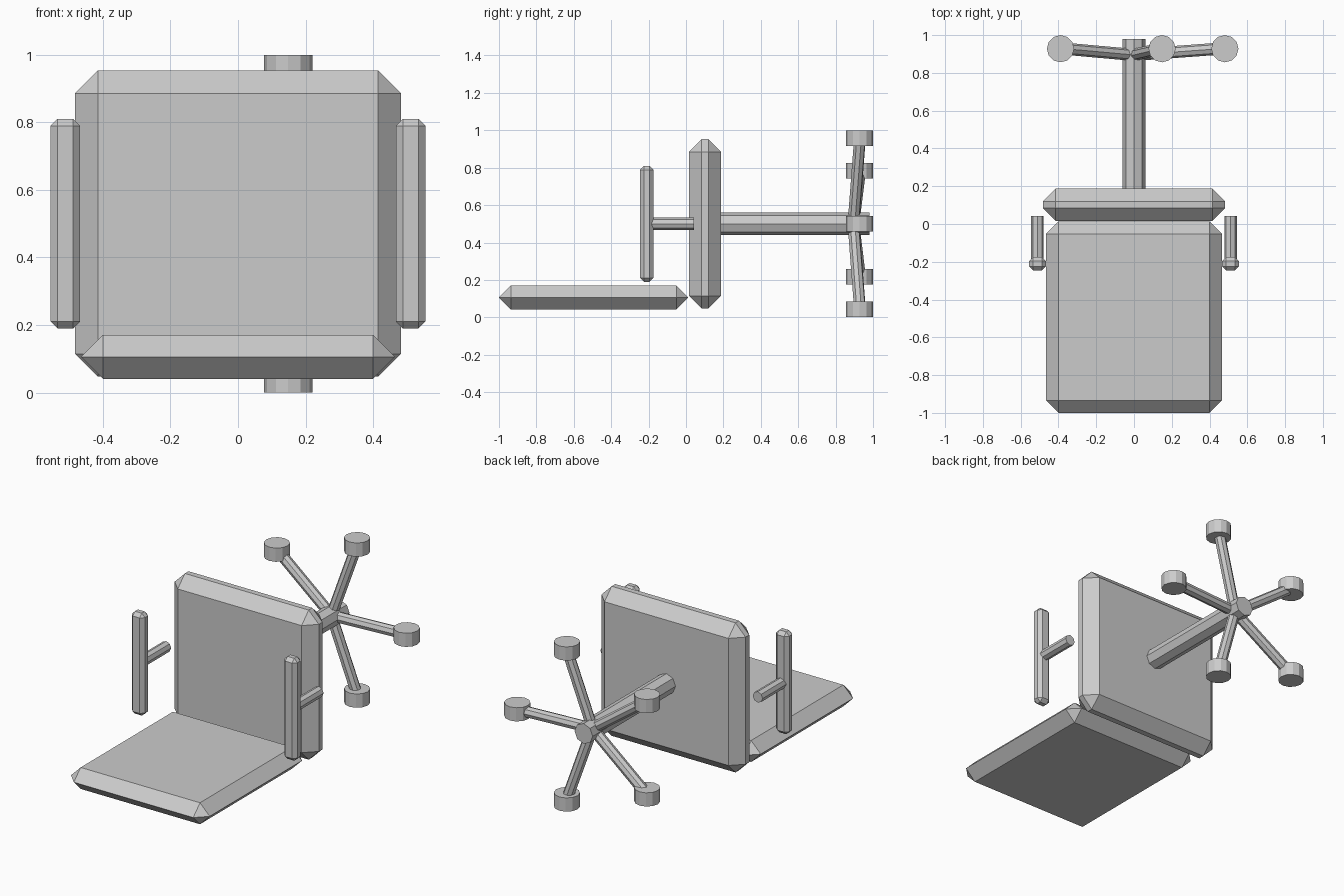
import bpy, bmesh, math
from mathutils import Vector

if "Cube" in bpy.data.objects:
    bpy.data.objects.remove(bpy.data.objects["Cube"])

grey = bpy.data.materials.new("light_grey")
grey.diffuse_color = (0.6, 0.6, 0.6, 1.0)
grey.use_nodes = True
grey.node_tree.nodes["Principled BSDF"].inputs["Base Color"].default_value = grey.diffuse_color


def finish(name, bm):
    bmesh.ops.recalc_face_normals(bm, faces=bm.faces[:])
    mesh = bpy.data.meshes.new(name)
    bm.to_mesh(mesh)
    bm.free()
    mesh.materials.append(grey)
    obj = bpy.data.objects.new(name, mesh)
    bpy.context.collection.objects.link(obj)
    return obj


def chamfer_box(name, lo, hi, width):
    """Box from corner lo to corner hi with single-step chamfered edges."""
    lo, hi = Vector(lo), Vector(hi)
    size, mid = hi - lo, (lo + hi) / 2
    bm = bmesh.new()
    bmesh.ops.create_cube(bm, size=1.0)
    for v in bm.verts:
        v.co = Vector([v.co[i] * size[i] + mid[i] for i in range(3)])
    bmesh.ops.bevel(bm, geom=bm.edges[:], offset=width, offset_type='OFFSET',
                    segments=1, profile=0.5, affect='EDGES', clamp_overlap=True)
    return finish(name, bm)


def rod(name, start, end, radius, sides):
    """Straight capped cylinder between two points."""
    start, end = Vector(start), Vector(end)
    axis = end - start
    bm = bmesh.new()
    bmesh.ops.create_cone(bm, cap_ends=True, segments=sides, radius1=radius,
                          radius2=radius, depth=axis.length)
    turn = axis.to_track_quat('Z', 'Y')
    for v in bm.verts:
        v.co = turn @ v.co + (start + end) / 2
    return finish(name, bm)


# The chair lies on its back: seat upright, backrest flat on the ground
chamfer_box("seat", (-0.483, 0.016, 0.047), (0.483, 0.187, 0.953), 0.068)
chamfer_box("backrest", (-0.465, -1.0, 0.041), (0.465, 0.013, 0.171), 0.0649)

# Armrests and their posts
for side, label in ((-1, "left"), (1, "right")):
    x = side * 0.511
    chamfer_box(label + "_armrest", (x - 0.044, -0.245, 0.19),
                (x + 0.044, -0.175, 0.81), 0.021)
    rod(label + "_armrest_post", (x, -0.21, 0.5), (x, 0.043, 0.5), 0.033, 8)

# Column and five-legged base with casters
rod("column", (0, 0.15, 0.5), (0, 0.98, 0.5), 0.061, 8)
for i in range(5):
    a = math.radians(72 * i)
    x, z = 0.481 * math.cos(a), 0.5 + 0.481 * math.sin(a)
    rod(f"base_leg_{i + 1}", (0, 0.895, 0.5), (x, 0.93, z), 0.032, 8)
    rod(f"caster_{i + 1}", (x, 0.928, z - 0.0415), (x, 0.928, z + 0.0415), 0.072, 12)
